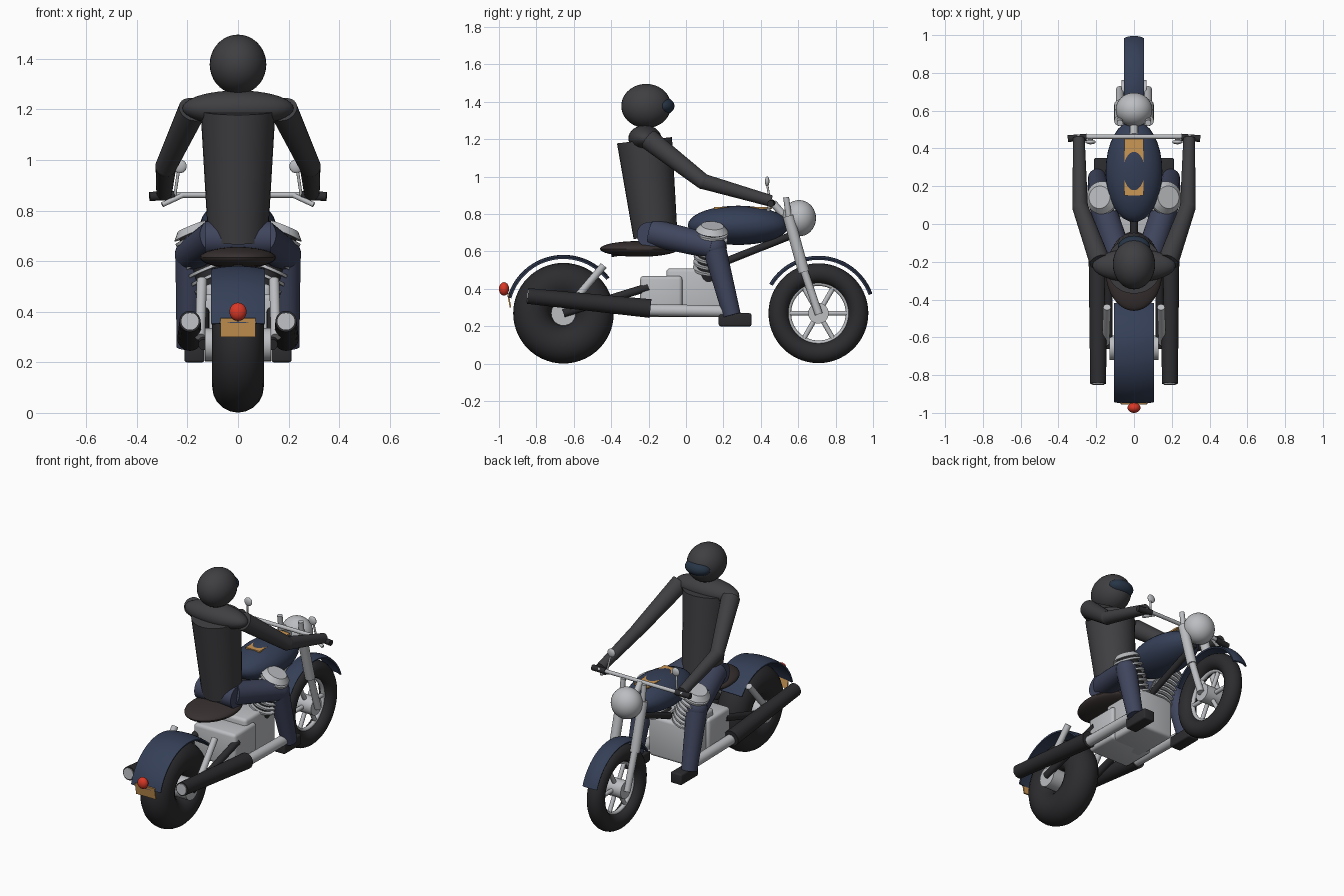
import bpy, math
from mathutils import Vector

if "Cube" in bpy.data.objects:
    bpy.data.objects.remove(bpy.data.objects["Cube"])


def mat(name, r, g, b):
    m = bpy.data.materials.new(name)
    m.diffuse_color = (r, g, b, 1)
    m.use_nodes = True
    m.node_tree.nodes["Principled BSDF"].inputs["Base Color"].default_value = m.diffuse_color
    return m


BLACK = mat("rubber_black", 0.025, 0.025, 0.028)
CLOTH = mat("jacket_grey", 0.05, 0.05, 0.055)
BLUE = mat("paint_blue", 0.035, 0.05, 0.095)
DENIM = mat("trouser_blue", 0.05, 0.06, 0.11)
CHROME = mat("chrome", 0.5, 0.51, 0.53)
BROWN = mat("seat_brown", 0.04, 0.03, 0.03)
ORANGE = mat("orange", 0.6, 0.31, 0.09)
RED = mat("lamp_red", 0.7, 0.04, 0.02)
VISOR = mat("visor_blue", 0.02, 0.035, 0.06)


def finish(name, m):
    o = bpy.context.object
    o.name = name
    o.data.materials.append(m)
    bpy.ops.object.shade_smooth_by_angle(angle=math.radians(35))
    return o


def ball(name, c, radii, m):
    bpy.ops.mesh.primitive_uv_sphere_add(segments=32, ring_count=18, location=c)
    bpy.context.object.scale = radii
    bpy.ops.object.transform_apply(location=False, rotation=False, scale=True)
    return finish(name, m)


def tube(name, a, b, r1, r2, m):
    a, b = Vector(a), Vector(b)
    d = b - a
    bpy.ops.mesh.primitive_cone_add(vertices=28, radius1=r1, radius2=r2,
                                    depth=d.length, location=(a + b) / 2,
                                    rotation=d.to_track_quat('Z', 'Y').to_euler())
    return finish(name, m)


def box(name, lo, hi, m, bevel=0.0, tilt=0.0):
    lo, hi = Vector(lo), Vector(hi)
    bpy.ops.mesh.primitive_cube_add(size=1, location=(lo + hi) / 2)
    bpy.context.object.scale = hi - lo
    bpy.ops.object.transform_apply(location=False, rotation=False, scale=True)
    o = bpy.context.object
    o.rotation_euler.x = tilt
    if bevel:
        mod = o.modifiers.new("bevel", 'BEVEL')
        mod.width, mod.segments = bevel, 3
        bpy.ops.object.modifier_apply(modifier="bevel")
    return finish(name, m)


def ring(name, c, R, r, m):
    bpy.ops.mesh.primitive_torus_add(major_segments=56, minor_segments=20, location=c,
                                     rotation=(0, math.pi / 2, 0),
                                     major_radius=R, minor_radius=r)
    return finish(name, m)


def fender(name, c, R, half, a0, a1):
    # curved strip with slightly drooping edges
    n, k = 28, 6
    verts, faces = [], []
    for i in range(n + 1):
        a = math.radians(a0 + (a1 - a0) * i / n)
        for j in range(k + 1):
            t = 2 * j / k - 1
            rr = R - 0.012 * t * t
            verts.append((half * t, c[1] + rr * math.cos(a), c[2] + rr * math.sin(a)))
    for i in range(n):
        for j in range(k):
            p = i * (k + 1) + j
            faces.append((p, p + 1, p + k + 2, p + k + 1))
    me = bpy.data.meshes.new(name)
    me.from_pydata(verts, [], faces)
    o = bpy.data.objects.new(name, me)
    bpy.context.collection.objects.link(o)
    bpy.ops.object.select_all(action='DESELECT')
    bpy.context.view_layer.objects.active = o
    o.select_set(True)
    s = o.modifiers.new("thick", 'SOLIDIFY')
    s.thickness, s.offset = 0.01, 0
    bpy.ops.object.modifier_apply(modifier="thick")
    return finish(name, BLUE)


# Wheels
RW, FW = (0, -0.655, 0.27), (0, 0.708, 0.27)
ring("rear_tire", RW, 0.167, 0.102, BLACK)
tube("rear_hub", (-0.13, RW[1], 0.27), (0.13, RW[1], 0.27), 0.066, 0.066, CHROME)
ring("front_tire", FW, 0.213, 0.054, BLACK)
ring("front_rim", FW, 0.16, 0.014, CHROME)
tube("front_hub", (-0.065, FW[1], 0.27), (0.065, FW[1], 0.27), 0.055, 0.055, CHROME)
for i in range(6):
    a = math.radians(60 * i)
    tube(f"front_spoke_{i}", FW, (0, FW[1] + 0.16 * math.cos(a), 0.27 + 0.16 * math.sin(a)),
         0.013, 0.013, CHROME)

# Fenders, tail light, plate
fender("rear_fender", RW, 0.307, 0.105, 38, 164)
fender("front_fender", FW, 0.302, 0.05, 20, 149)
ball("tail_light", (0, -0.973, 0.4), (0.034, 0.027, 0.036), RED)
box("number_plate", (-0.07, -0.949, 0.30), (0.07, -0.941, 0.375), ORANGE, tilt=0.18)

# Tank, seat, headlight
ball("fuel_tank", (0, 0.28, 0.74), (0.15, 0.27, 0.105), BLUE)
box("tank_stripe", (-0.05, 0.15, 0.827), (0.05, 0.46, 0.837), ORANGE)
ball("seat", (0, -0.25, 0.614), (0.15, 0.21, 0.042), BROWN)
ball("headlight", (0, 0.605, 0.778), (0.097, 0.09, 0.097), CHROME)

# Engine and frame
box("gearbox", (-0.15, -0.245, 0.25), (0.15, -0.02, 0.47), CHROME, 0.02)
box("engine_block", (-0.13, -0.105, 0.25), (0.13, 0.2, 0.51), CHROME, 0.02)
tube("down_tube", (0, 0.17, 0.53), (0, 0.56, 0.685), 0.02, 0.02, BLACK)
tube("back_bone", (0, -0.4, 0.59), (0, 0.12, 0.67), 0.02, 0.02, BLACK)

# Handlebar
tube("handlebar", (-0.3, 0.462, 0.862), (0.3, 0.462, 0.862), 0.012, 0.012, CHROME)
tube("handlebar_stem", (0, 0.465, 0.86), (0, 0.55, 0.76), 0.02, 0.02, CHROME)

for s, side in ((-1, "left"), (1, "right")):
    # Finned cylinder leaning outward
    base, top = Vector((s * 0.07, 0.12, 0.46)), Vector((s * 0.175, 0.14, 0.72))
    d = (top - base).normalized()
    tube(f"cylinder_{side}", base, top, 0.065, 0.065, BLACK)
    for i in range(7):
        p = base.lerp(top, 0.18 + 0.12 * i)
        tube(f"fin_{side}_{i}", p - d * 0.006, p + d * 0.006, 0.087, 0.087, CHROME)
    tube(f"cylinder_head_{side}", top - d * 0.01, top + d * 0.02, 0.087, 0.06, CHROME)

    # Exhaust
    tube(f"muffler_{side}", (s * 0.19, -0.19, 0.295), (s * 0.19, -0.845, 0.362), 0.05, 0.042, BLACK)
    tube(f"muffler_tip_{side}", (s * 0.19, -0.83, 0.361), (s * 0.19, -0.85, 0.3625), 0.034, 0.034, CHROME)
    tube(f"exhaust_pipe_{side}", (s * 0.185, -0.22, 0.287), (s * 0.185, 0.2, 0.28), 0.032, 0.032, CHROME)

    # Swing arm and shock
    tube(f"swing_arm_{side}", (s * 0.135, -0.655, 0.27), (s * 0.135, -0.2, 0.41), 0.022, 0.022, BLACK)
    tube(f"shock_{side}", (s * 0.15, -0.63, 0.3), (s * 0.143, -0.44, 0.525), 0.02, 0.02, CHROME)

    # Front fork
    tube(f"fork_lower_{side}", (s * 0.075, 0.61, 0.56), (s * 0.075, 0.71, 0.265), 0.021, 0.021, CHROME)
    tube(f"fork_upper_{side}", (s * 0.075, 0.547, 0.79), (s * 0.075, 0.63, 0.49), 0.03, 0.03, CHROME)
    tube(f"fork_top_{side}", (s * 0.075, 0.535, 0.89), (s * 0.075, 0.552, 0.77), 0.016, 0.016, CHROME)

    # Grip, lever, mirror
    tube(f"grip_{side}", (s * 0.25, 0.46, 0.86), (s * 0.35, 0.452, 0.856), 0.018, 0.018, BLACK)
    tube(f"lever_{side}", (s * 0.22, 0.455, 0.86), (s * 0.30, 0.44, 0.823), 0.01, 0.01, CHROME)
    tube(f"mirror_stem_{side}", (s * 0.25, 0.45, 0.86), (s * 0.235, 0.434, 0.96), 0.006, 0.006, CHROME)
    ball(f"mirror_{side}", (s * 0.23, 0.434, 0.975), (0.027, 0.012, 0.027), CHROME)

    # Rider arm
    sh, el, hand = (s * 0.18, -0.2, 1.2), (s * 0.285, 0.09, 0.975), (s * 0.292, 0.455, 0.87)
    tube(f"upper_arm_{side}", sh, el, 0.056, 0.042, CLOTH)
    ball(f"elbow_{side}", el, (0.042,) * 3, CLOTH)
    tube(f"forearm_{side}", el, hand, 0.041, 0.031, CLOTH)

    # Rider leg
    hip, knee, foot = (s * 0.08, -0.18, 0.70), (s * 0.185, 0.15, 0.625), (s * 0.195, 0.245, 0.26)
    tube(f"thigh_{side}", hip, knee, 0.074, 0.066, DENIM)
    ball(f"knee_{side}", knee, (0.065,) * 3, DENIM)
    tube(f"shin_{side}", knee, foot, 0.063, 0.048, DENIM)
    x0, x1 = sorted((s * 0.132, s * 0.212))
    box(f"boot_{side}", (x0, 0.175, 0.2), (x1, 0.35, 0.27), BLACK, 0.01)

# Rider body
tube("pelvis", (-0.13, -0.195, 0.69), (0.13, -0.195, 0.69), 0.068, 0.068, DENIM)
tube("torso", (0, -0.163, 0.68), (0, -0.222, 1.195), 0.118, 0.148, CLOTH)
ball("shoulders", (0, -0.22, 1.205), (0.22, 0.088, 0.07), CLOTH)
ball("helmet", (0, -0.213, 1.378), (0.112, 0.133, 0.118), CLOTH)
ball("helmet_visor", (0, -0.125, 1.378), (0.085, 0.063, 0.048), VISOR)
